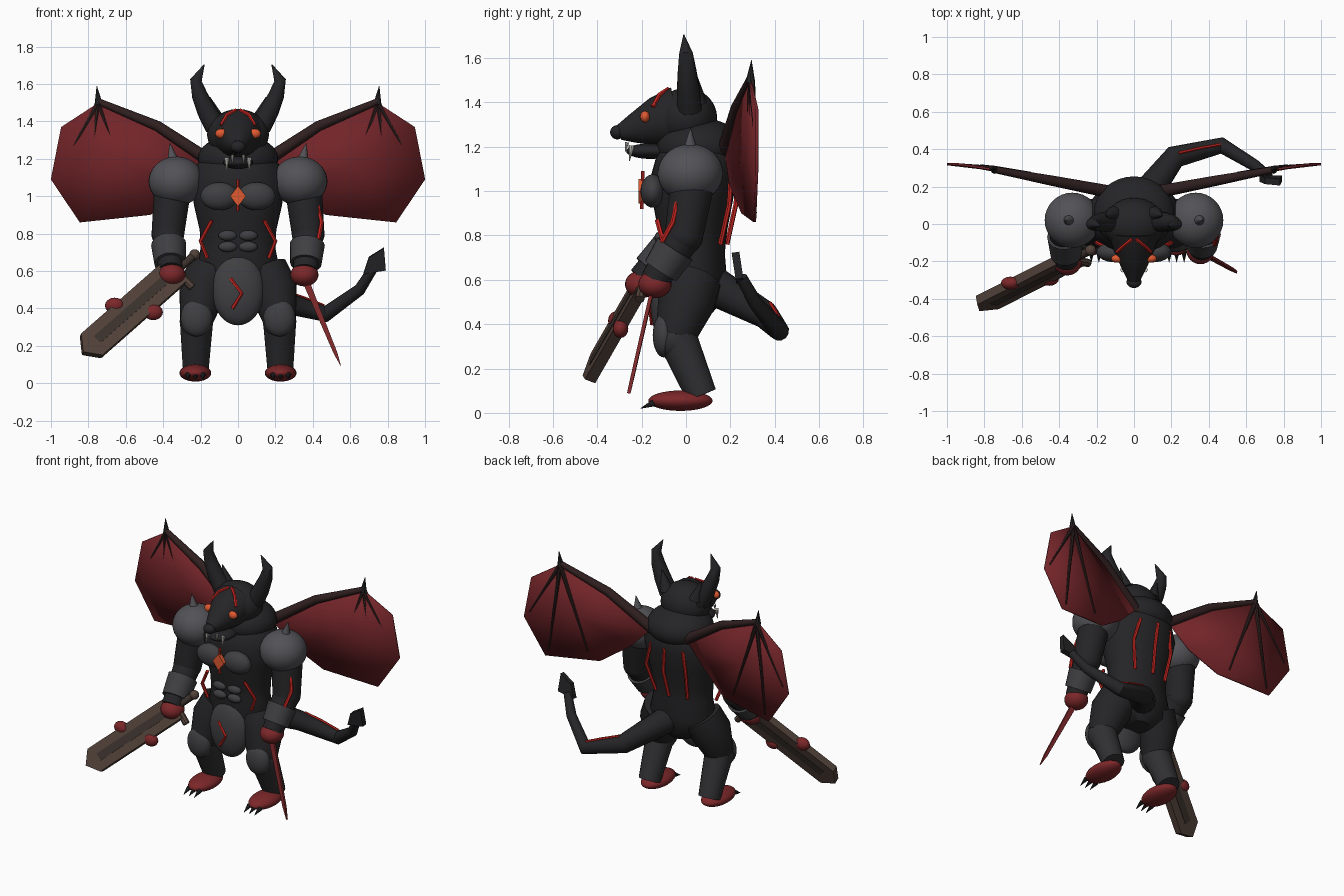
import bpy, bmesh
from math import cos, sin, pi, radians
from mathutils import Vector as V, Matrix

COLORS = {
    "black": (0.018, 0.018, 0.02), "charcoal": (0.03, 0.03, 0.033),
    "grey": (0.085, 0.085, 0.095), "slate": (0.05, 0.05, 0.055),
    "glow": (0.6, 0.02, 0.015), "red": (0.2, 0.02, 0.022),
    "membrane": (0.17, 0.018, 0.022), "wood": (0.085, 0.055, 0.042),
    "dark_wood": (0.045, 0.032, 0.026), "ember": (0.75, 0.1, 0.03),
    "bone": (0.6, 0.58, 0.52), "wing_bone": (0.03, 0.014, 0.014),
}
MATS = {}
for key, rgb in COLORS.items():
    MATS[key] = bpy.data.materials.new(key)
    MATS[key].diffuse_color = (*rgb, 1)


def finish(bm, name, color, smooth=True):
    bmesh.ops.recalc_face_normals(bm, faces=bm.faces)
    me = bpy.data.meshes.new(name)
    bm.to_mesh(me)
    bm.free()
    ob = bpy.data.objects.new(name, me)
    bpy.context.collection.objects.link(ob)
    me.materials.append(MATS[color])
    if smooth:
        bpy.ops.object.select_all(action='DESELECT')
        ob.select_set(True)
        bpy.context.view_layer.objects.active = ob
        bpy.ops.object.shade_smooth_by_angle(angle=radians(40))
    return ob


def ball(name, c, r, color, seg=24):
    bm = bmesh.new()
    bmesh.ops.create_uvsphere(bm, u_segments=seg, v_segments=seg * 2 // 3, radius=1)
    bmesh.ops.transform(bm, verts=bm.verts, matrix=Matrix.Translation(c) @ Matrix.Diagonal((*r, 1)))
    return finish(bm, name, color)


def loft(bm, rings):
    rows = [[bm.verts.new(p) for p in ring] for ring in rings]
    n = len(rows[0])
    for a, b in zip(rows, rows[1:]):
        for i in range(n):
            bm.faces.new((a[i], a[(i + 1) % n], b[(i + 1) % n], b[i]))
    bm.faces.new(rows[0])
    bm.faces.new(rows[-1][::-1])


def tube(name, pts, radii, color, seg=14, smooth=True):
    pts = [V(p) for p in pts]
    if not isinstance(radii, (list, tuple)):
        radii = [radii] * len(pts)
    rings, side = [], None
    for i, p in enumerate(pts):
        t = (pts[min(i + 1, len(pts) - 1)] - pts[max(i - 1, 0)]).normalized()
        if side is None:
            side = t.orthogonal()
        side = (side - t * side.dot(t)).normalized()
        up = t.cross(side)
        rings.append([p + radii[i] * (side * cos(2 * pi * k / seg) + up * sin(2 * pi * k / seg))
                      for k in range(seg)])
    bm = bmesh.new()
    loft(bm, rings)
    return finish(bm, name, color, smooth)


def slab(name, outline, origin, u, v, thick, color):
    # flat outline in the u, v plane, given thickness along its normal
    u, v = V(u).normalized(), V(v).normalized()
    n = u.cross(v).normalized() * thick / 2
    flat = [V(origin) + u * a + v * b for a, b in outline]
    bm = bmesh.new()
    loft(bm, [[p - n for p in flat], [p + n for p in flat]])
    return finish(bm, name, color, False)


# torso, lofted from ellipses (z, centre y, rx, ry)
SECTIONS = [(0.44, 0.03, 0.08, 0.08), (0.5, 0.03, 0.19, 0.13), (0.6, 0.03, 0.225, 0.155),
            (0.72, 0.03, 0.2, 0.145), (0.82, 0.03, 0.205, 0.155), (0.95, 0.03, 0.235, 0.18),
            (1.08, 0.04, 0.255, 0.195), (1.17, 0.05, 0.22, 0.18), (1.24, 0.06, 0.15, 0.13)]
bm = bmesh.new()
loft(bm, [[V((rx * cos(k * pi / 16), cy + ry * sin(k * pi / 16), z)) for k in range(32)]
          for z, cy, rx, ry in SECTIONS])
finish(bm, "torso", "black")
ball("neck", (0, 0.06, 1.2), (0.215, 0.195, 0.13), "black", 32)

# head
ball("head", (0, 0, 1.33), (0.165, 0.14, 0.135), "black", 32)
tube("snout", [(0, -0.04, 1.33), (0, -0.14, 1.31), (0, -0.24, 1.28), (0, -0.3, 1.265)],
     [0.14, 0.11, 0.065, 0.035], "black", 24)
ball("nose", (0, -0.31, 1.265), (0.04, 0.032, 0.032), "black")
ball("jaw", (0, -0.16, 1.18), (0.08, 0.11, 0.035), "black")
tube("brow_center_mark", [(0, -0.07, 1.455), (0, -0.11, 1.435), (0, -0.15, 1.415)], 0.009, "glow", 6)

# front plates and markings
tube("chest_mark", [(0, -0.195, 1.09), (0, -0.2, 0.92)], 0.008, "glow", 6)
slab("chest_gem", [(-0.042, 0), (0, -0.055), (0.042, 0), (0, 0.055)], (0, -0.2, 1.0),
     (1, 0, 0), (0, 0, 1), 0.03, "ember")
ball("loincloth", (0, -0.09, 0.5), (0.14, 0.07, 0.19), "slate", 32)
tube("loincloth_mark", [(-0.04, -0.15, 0.56), (0.02, -0.162, 0.48), (-0.03, -0.152, 0.4)], 0.01, "glow", 6)

for s, side in ((-1, "left"), (1, "right")):
    def m(*pts):
        return [(s * x, y, z) for x, y, z in pts]

    # face details
    ball(side + "_eye", (s * 0.09, -0.185, 1.335), (0.032, 0.022, 0.026), "ember", 16)
    tube(side + "_fang", m((0.06, -0.245, 1.205), (0.06, -0.255, 1.135)), [0.014, 0.001], "bone", 8)
    tube(side + "_small_fang", m((0.03, -0.265, 1.22), (0.03, -0.275, 1.175)), [0.009, 0.001], "bone", 8)
    tube(side + "_brow_mark", m((0.01, -0.08, 1.46), (0.06, -0.12, 1.435), (0.09, -0.15, 1.38)), 0.01, "glow", 6)
    tube(side + "_horn", m((0.12, 0.015, 1.37), (0.17, 0.01, 1.46), (0.205, 0.005, 1.54),
                           (0.225, 0, 1.62), (0.18, -0.01, 1.705)),
         [0.058, 0.052, 0.043, 0.032, 0.002], "black", 12)
    tube(side + "_ear", m((0.11, 0.05, 1.4), (0.15, 0.045, 1.53)), [0.045, 0.002], "black", 10)

    # chest and belly plates, flank marks
    ball(side + "_pec", (s * 0.1, -0.15, 1.0), (0.1, 0.055, 0.075), "slate")
    for i, z in enumerate((0.79, 0.73)):
        ball(f"{side}_belly_plate_{i}", (s * 0.055, -0.117, z), (0.05, 0.025, 0.028), "slate", 16)
    tube(side + "_flank_mark", m((0.14, -0.13, 0.87), (0.2, -0.1, 0.76), (0.165, -0.09, 0.67)), 0.011, "glow", 6)

    # arm
    hy = -0.14 if s > 0 else -0.2
    ball(side + "_shoulder", (s * 0.33, 0.02, 1.08), (0.148, 0.148, 0.132), "grey", 32)
    tube(side + "_shoulder_spike", m((0.345, 0.02, 1.18), (0.365, 0.02, 1.285)), [0.036, 0.001], "grey", 12)
    elbow = (0.375, -0.01, 0.8)
    tube(side + "_upper_arm", m((0.35, 0.03, 1.04), elbow), [0.1, 0.088], "black", 20)
    ball(side + "_elbow", (s * 0.375, -0.01, 0.8), (0.088,) * 3, "black")
    wrist = (0.36, hy, 0.6)
    tube(side + "_forearm", m(elbow, wrist), [0.085, 0.065], "black", 20)
    e, w = V(elbow), V(wrist)
    tube(side + "_bracer", m(e.lerp(w, 0.3), e.lerp(w, 0.8)), [0.094, 0.084], "slate", 20)
    ball(side + "_hand", (s * 0.355, hy, 0.58), (0.075, 0.075, 0.062), "red")

    # leg
    tube(side + "_thigh", m((0.14, 0.03, 0.6), (0.19, 0.0, 0.5), (0.222, -0.05, 0.34)),
         [0.13, 0.13, 0.09], "black", 20)
    ball(side + "_knee", (s * 0.222, -0.05, 0.33), (0.09, 0.09, 0.09), "charcoal")
    tube(side + "_shin", m((0.222, -0.04, 0.34), (0.226, 0.07, 0.08)), [0.09, 0.07], "charcoal", 20)
    ball(side + "_knee_plate", (s * 0.222, -0.1, 0.35), (0.085, 0.05, 0.1), "slate")
    ball(side + "_foot", (s * 0.228, -0.025, 0.055), (0.085, 0.145, 0.046), "red")
    for k in (-1, 0, 1):
        x = 0.228 + k * 0.04
        tube(f"{side}_toe_claw_{k + 1}", m((x, -0.145, 0.045), (x, -0.205, 0.02)), [0.016, 0.001], "black", 8)

    # wing: membrane with arm bone, fingers and claw
    edge = m((0.14, 0.18, 1.17), (0.43, 0.23, 1.37), (0.745, 0.29, 1.5), (0.945, 0.32, 1.37),
             (1.0, 0.32, 1.09), (0.845, 0.31, 0.86), (0.47, 0.255, 0.9), (0.28, 0.2, 1.03))
    bm = bmesh.new()
    hub = bm.verts.new((s * 0.62, 0.275, 1.18))
    rim = [bm.verts.new(p) for p in edge]
    for a, b in zip(rim, rim[1:] + rim[:1]):
        bm.faces.new((hub, a, b))
    wing = finish(bm, side + "_wing_membrane", "membrane")
    mod = wing.modifiers.new("thickness", 'SOLIDIFY')
    mod.thickness, mod.offset = 0.012, 0
    tube(side + "_wing_arm", m((0.12, 0.17, 1.17), (0.43, 0.23, 1.375), (0.745, 0.29, 1.505)),
         [0.035, 0.028, 0.018], "wing_bone", 10)
    tube(side + "_wing_claw", m((0.745, 0.29, 1.49), (0.755, 0.295, 1.59)), [0.022, 0.001], "black", 8)
    for i, end in enumerate(((0.96, 0.322, 1.13), (0.82, 0.315, 0.9), (0.55, 0.275, 0.95))):
        tube(f"{side}_wing_finger_{i}", m((0.745, 0.295, 1.5), end), [0.016, 0.004], "wing_bone", 8)

# glowing back marks
for i, x in enumerate((-0.12, 0, 0.12)):
    d = 0.03 if x else 0
    tube(f"back_mark_{i}", [(x, 0.235 - d, 1.1), (x * 1.25 + 0.015, 0.225 - d, 0.94),
                            (x, 0.185 - d, 0.76)], 0.011, "glow", 6)
tube("right_arm_mark", [(0.425, -0.04, 0.95), (0.447, -0.06, 0.86), (0.43, -0.11, 0.77)], 0.011, "glow", 6)

# tail with diamond tip
tube("tail", [(0.03, 0.11, 0.58), (0.22, 0.36, 0.44), (0.47, 0.42, 0.37), (0.65, 0.31, 0.5), (0.72, 0.25, 0.61)],
     [0.09, 0.062, 0.045, 0.032, 0.026], "black", 12)
tube("tail_mark", [(0.24, 0.38, 0.495), (0.35, 0.405, 0.458), (0.46, 0.425, 0.415)], 0.008, "glow", 6)
slab("tail_tip", [(-0.065, -0.06), (0.055, -0.04), (0.045, 0.08), (-0.035, 0.03)], (0.735, 0.235, 0.645),
     (1, 0, 0), (0, -0.15, 1), 0.035, "black")

# great sword in the left hand
grip, end = V((-0.33, -0.19, 0.6)), V((-0.785, -0.42, 0.2))
ax = (end - grip).normalized()
wd = V((0.7, -0.15, -0.7))
wd = (wd - ax * wd.dot(ax)).normalized()
L = (end - grip).length
slab("sword_blade", [(0, -0.082), (L, -0.082), (L + 0.065, 0), (L, 0.082), (0, 0.082)],
     grip, ax, wd, 0.05, "wood")
slab("sword_fuller", [(0.03, -0.025), (L - 0.04, -0.025), (L - 0.04, 0.025), (0.03, 0.025)],
     grip, ax, wd, 0.056, "dark_wood")
tube("sword_guard", [grip - wd * 0.125, grip + wd * 0.125], 0.022, "wood", 8)
tube("sword_handle", [grip, grip - ax * 0.13], 0.022, "dark_wood", 10)
ball("sword_pommel", grip - ax * 0.14, (0.03,) * 3, "wood", 12)
for i, (t, k) in enumerate(((0.39, -0.08), (0.26, 0.085))):
    ball(f"sword_gem_{i}", grip + ax * t + wd * k, (0.052, 0.035, 0.042), "red", 16)

# dagger in the right hand
tube("dagger_handle", [(0.325, -0.12, 0.67), (0.37, -0.155, 0.53)], 0.02, "black", 10)
slab("dagger_blade", [(0, -0.018), (0.42, -0.01), (0.5, 0), (0.42, 0.01), (0, 0.018)],
     (0.365, -0.155, 0.54), (0.19, -0.105, -0.46), (0.92, 0, 0.38), 0.016, "red")
